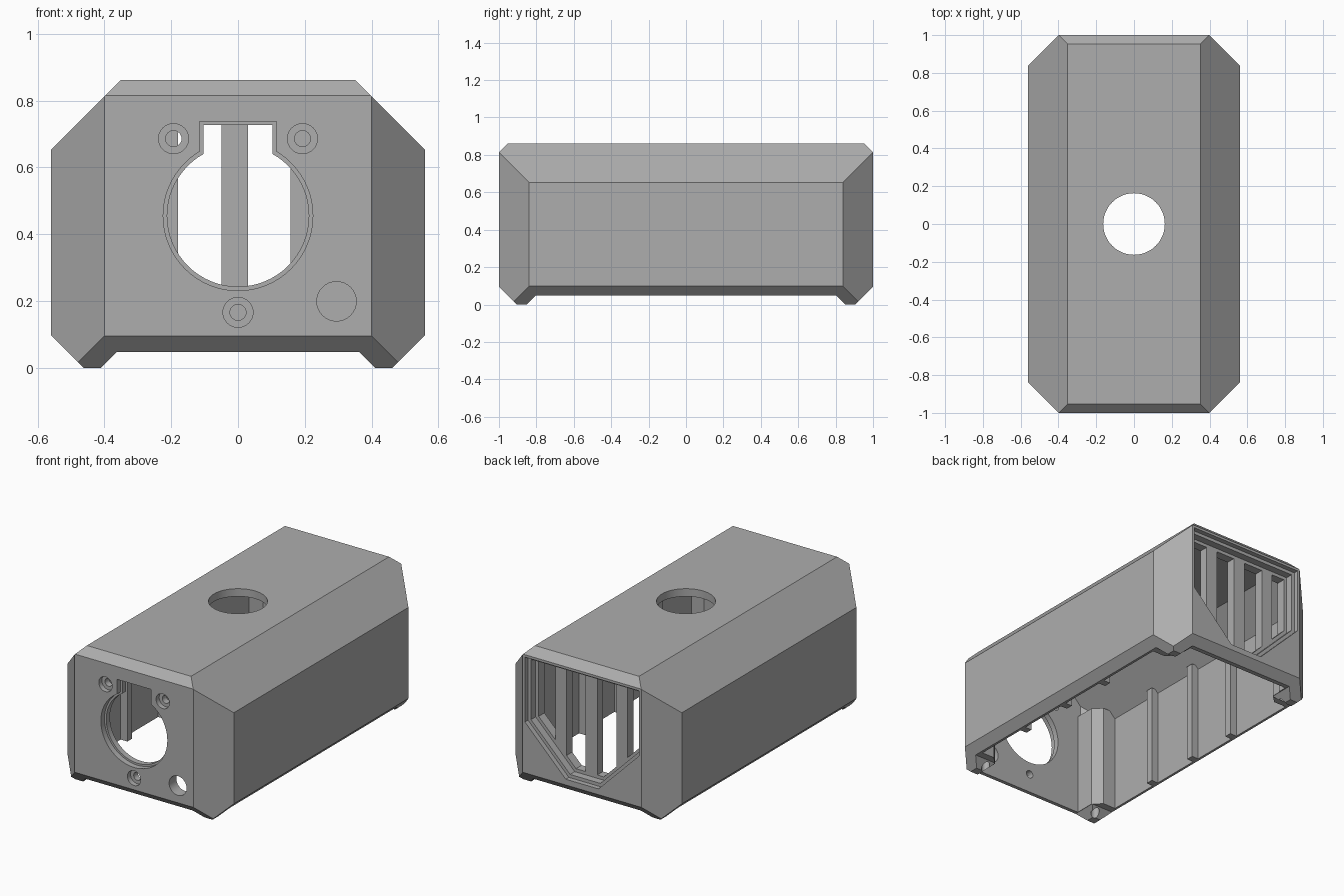
import bpy, bmesh, math
from mathutils import Vector

if "Cube" in bpy.data.objects:
    bpy.data.objects.remove(bpy.data.objects["Cube"])

SIGNS = (-1, 1)


def to_object(name, bm):
    bmesh.ops.recalc_face_normals(bm, faces=bm.faces)
    me = bpy.data.meshes.new(name)
    bm.to_mesh(me)
    bm.free()
    ob = bpy.data.objects.new(name, me)
    bpy.context.collection.objects.link(ob)
    return ob


def solid(name, planes):
    """Convex block bounded by planes: normal . p <= d"""
    bm = bmesh.new()
    bmesh.ops.create_cube(bm, size=6)
    for n, d in planes:
        n = Vector(n)
        bmesh.ops.bisect_plane(bm, geom=bm.verts[:] + bm.edges[:] + bm.faces[:], dist=1e-6,
                               plane_co=n * d / n.length_squared, plane_no=n, clear_outer=True)
        rim = [e for e in bm.edges if e.is_boundary]
        if rim:
            bmesh.ops.edgenet_fill(bm, edges=rim)
    return to_object(name, bm)


def box(name, x0, x1, y0, y1, z0, z1):
    return solid(name, [((1, 0, 0), x1), ((-1, 0, 0), -x0), ((0, 1, 0), y1),
                        ((0, -1, 0), -y0), ((0, 0, 1), z1), ((0, 0, -1), -z0)])


def cylinder(name, axis, u, v, r, a, b, n=48):
    """Round prism along y (u=x, v=z) or along z (u=x, v=y)"""
    bm = bmesh.new()
    pts = [(u + r * math.cos(2 * math.pi * i / n), v + r * math.sin(2 * math.pi * i / n))
           for i in range(n)]
    place = (lambda p, h: (p[0], h, p[1])) if axis == 'y' else (lambda p, h: (p[0], p[1], h))
    face = bm.faces.new([bm.verts.new(place(p, a)) for p in pts])
    ext = bmesh.ops.extrude_face_region(bm, geom=[face])
    shift = Vector((0, b - a, 0)) if axis == 'y' else Vector((0, 0, b - a))
    bmesh.ops.translate(bm, vec=shift, verts=[v for v in ext['geom']
                                              if isinstance(v, bmesh.types.BMVert)])
    return to_object(name, bm)


def cut(target, tool):
    mod = target.modifiers.new("cut", 'BOOLEAN')
    mod.operation = 'DIFFERENCE'
    mod.solver = 'EXACT'
    mod.object = tool
    bpy.context.view_layer.objects.active = target
    bpy.ops.object.modifier_apply(modifier=mod.name)
    bpy.data.objects.remove(tool)


def shell_planes(x, y_front, y_back, top, side_slope, end_slope, corner):
    planes = [((0, -1, 0), y_front), ((0, 1, 0), y_back), ((0, 0, 1), top)]
    for s in SIGNS:
        planes += [((s, 0, 0), x), ((s, 0, 1), side_slope), ((0, s, 1), end_slope)]
        planes += [((s, t, 0), corner) for t in SIGNS]
    return planes


# Outer chamfered body
planes = shell_planes(0.56, 1, 1, 0.862, 1.213, 1.815, 1.4) + [((0, 0, -1), 0)]
for s in SIGNS:
    planes += [((s, 0, -1), 0.462), ((0, s, -1), 0.905)]
housing = solid("housing", planes)

# Crossing troughs underneath leave four corner feet
for axis, half in ((0, 0.41), (1, 0.852)):
    p = [((0, 0, 1), 0.048), ((0, 0, -1), 0.2)]
    for s in SIGNS:
        n = [0, 0, 1]
        n[axis] = s
        p.append((n, half))
    cut(housing, solid("trough", p))

# Cavity, with corner posts and wall ribs left standing
cavity = solid("cavity", shell_planes(0.495, 0.93, 0.87, 0.815, 1.135, 1.74, 1.31)
               + [((0, 0, -1), 0.1)])
for sx in SIGNS:
    for sy, top in ((-1, 0.68), (1, 0.13)):
        cut(cavity, solid("post", [((-sx, 0, 0), -0.36), ((0, -sy, 0), -0.76),
                                   ((-sx, -sy, 0), -1.17), ((0, 0, 1), top), ((0, 0, -1), 0.3)]))
    for y in (-0.4, -0.04, 0.3):
        cut(cavity, box("rib", *sorted((sx * 0.45, sx * 0.7)), y - 0.022, y + 0.022, -0.3, 0.66))
cut(housing, cavity)
cut(housing, box("back_rim_relief", -0.355, 0.355, 0.8, 0.925, -0.1, 0.10))

# Top opening
cut(housing, cylinder("top_hole", 'z', 0, 0, 0.163, 0.5, 1.0))

# Front opening with key notch, stepped slightly inward
for r, w, top, depth in ((0.224, 0.115, 0.737, -0.965), (0.212, 0.104, 0.727, -0.8)):
    cut(housing, cylinder("front_hole", 'y', 0, 0.455, r, -1.1, depth, 64))
    cut(housing, box("front_notch", -w, w, -1.1, depth, 0.5, top))

# Counterbored screw holes and cable hole
for x, z in ((-0.193, 0.686), (0.193, 0.686), (0, 0.166)):
    cut(housing, cylinder("counterbore", 'y', x, z, 0.045, -1.1, -0.97, 32))
    cut(housing, cylinder("screw_hole", 'y', x, z, 0.024, -1.1, -0.85, 24))
cut(housing, cylinder("cable_hole", 'y', 0.295, 0.199, 0.059, -1.1, -0.85, 32))


# Back grille: stepped recess, then slots between upright bars
def window(inset, y0, x0=-0.385, x1=0.385):
    w = 0.385 - inset
    p = [((1, 0, 0), min(x1, w)), ((-1, 0, 0), -max(x0, -w)), ((0, 1, 0), 1.2),
         ((0, -1, 0), -y0), ((0, 0, 1), 0.80 - inset), ((0, 0, -1), -0.13 - inset)]
    p += [((s, 0, -1), -0.02 - 1.414 * inset) for s in SIGNS]
    return solid("window", p)


cut(housing, window(0, 0.97))
cut(housing, window(0.02, 0.925))
for x0, x1 in ((-0.385, -0.255), (-0.18, -0.05), (0.03, 0.157), (0.232, 0.385)):
    cut(housing, window(0.04, 0.8, x0, x1))

# Screw holes in the undersides of the corner posts
for sx in SIGNS:
    for sy in SIGNS:
        cut(housing, cylinder("foot_screw", 'z', sx * 0.41, sy * 0.835, 0.024, -0.1, 0.1, 20))

# Single grey plastic
grey = bpy.data.materials.new("grey_plastic")
grey.diffuse_color = (0.42, 0.42, 0.42, 1)
grey.use_nodes = True
grey.node_tree.nodes["Principled BSDF"].inputs["Base Color"].default_value = grey.diffuse_color
housing.data.materials.clear()
housing.data.materials.append(grey)
housing.data.polygons.foreach_set("material_index", [0] * len(housing.data.polygons))
bpy.ops.object.select_all(action='DESELECT')
housing.select_set(True)
bpy.context.view_layer.objects.active = housing
bpy.ops.object.shade_smooth_by_angle(angle=math.radians(25))
